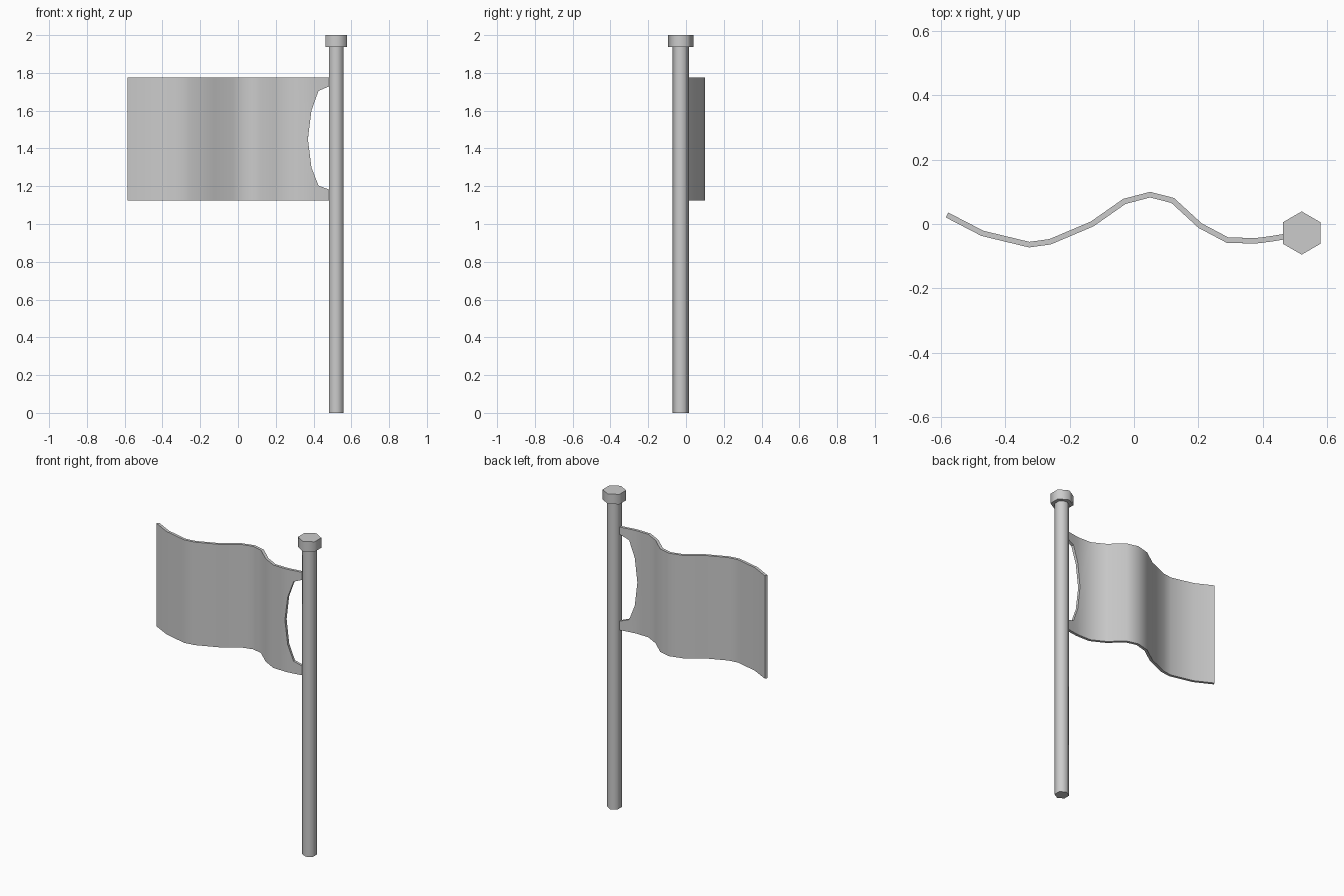
import bpy, bmesh, math
from mathutils import Matrix

cube = bpy.data.objects.get("Cube")
if cube:
    bpy.data.objects.remove(cube, do_unlink=True)

grey = bpy.data.materials.new("plain grey")
grey.use_nodes = True
grey.diffuse_color = (0.6, 0.6, 0.6, 1)
grey.node_tree.nodes["Principled BSDF"].inputs["Base Color"].default_value = (0.6, 0.6, 0.6, 1)

POLE_X, POLE_Y = 0.52, -0.028


def finish(bm, name, angle):
    mesh = bpy.data.meshes.new(name)
    bmesh.ops.recalc_face_normals(bm, faces=bm.faces)
    bm.to_mesh(mesh)
    bm.free()
    mesh.materials.append(grey)
    obj = bpy.data.objects.new(name, mesh)
    bpy.context.collection.objects.link(obj)
    bpy.ops.object.select_all(action="DESELECT")
    obj.select_set(True)
    bpy.context.view_layer.objects.active = obj
    bpy.ops.object.shade_smooth_by_angle(angle=math.radians(angle))
    return obj


def hex_post(name, radius, bottom, top):
    # Six-sided post with corners pointing to the front and back
    bm = bmesh.new()
    bmesh.ops.create_cone(bm, cap_ends=True, segments=6, radius1=radius,
                          radius2=radius, depth=top - bottom)
    for v in bm.verts:
        a = round(math.atan2(v.co.y, v.co.x) / math.radians(60))
        if abs(math.atan2(v.co.y, v.co.x) - a * math.radians(60)) < 0.01:
            continue
    aligned = any(abs(v.co.y) < 1e-4 for v in bm.verts)
    turn = Matrix.Rotation(math.radians(30 if aligned else 0), 4, "Z")
    place = Matrix.Translation((POLE_X, POLE_Y, (top + bottom) / 2))
    bmesh.ops.transform(bm, matrix=place @ turn, verts=bm.verts)
    return finish(bm, name, 65)


hex_post("pole", 0.043, 0, 1.95)
hex_post("pole_cap", 0.067, 1.937, 2)

# Flag: wave seen from above, then the two arms around the curved gap
TOP, BOTTOM = 1.775, 1.125
wave = [(-0.58, 0.028), (-0.47, -0.029), (-0.325, -0.064), (-0.26, -0.055),
        (-0.13, 0.0), (-0.03, 0.07), (0.05, 0.091), (0.12, 0.073),
        (0.205, -0.005), (0.29, -0.05), (0.37, -0.052)]
# x, y, lower edge of top arm, upper edge of bottom arm
arms = [(0.388, -0.051, 1.6, 1.3), (0.425, -0.046, 1.705, 1.203),
        (0.492, -0.035, 1.733, 1.178)]

bm = bmesh.new()
columns = [(bm.verts.new((x, y, BOTTOM)), bm.verts.new((x, y, TOP))) for x, y in wave]
for (a, b), (c, d) in zip(columns[:-2], columns[1:-1]):
    bm.faces.new((a, c, d, b))

# Last body panel meets the deepest point of the gap
(a, b), (low, high) = columns[-2:]
apex = bm.verts.new((*wave[-1], 1.45))
bm.faces.new((a, low, apex, high, b))
inner_top = inner_low = apex
for x, y, gap_top, gap_low in arms:
    t, it = bm.verts.new((x, y, TOP)), bm.verts.new((x, y, gap_top))
    l, il = bm.verts.new((x, y, BOTTOM)), bm.verts.new((x, y, gap_low))
    bm.faces.new((inner_top, it, t, high))
    bm.faces.new((low, l, il, inner_low))
    high, inner_top, low, inner_low = t, it, l, il

flag = finish(bm, "flag", 40)
cloth = flag.modifiers.new("thickness", "SOLIDIFY")
cloth.thickness = 0.017
cloth.offset = 0
cloth.use_even_offset = True
# Bake the thickness so the rim keeps its sharp edges
bpy.ops.object.modifier_apply(modifier=cloth.name)
bpy.ops.object.shade_smooth_by_angle(angle=math.radians(40))
